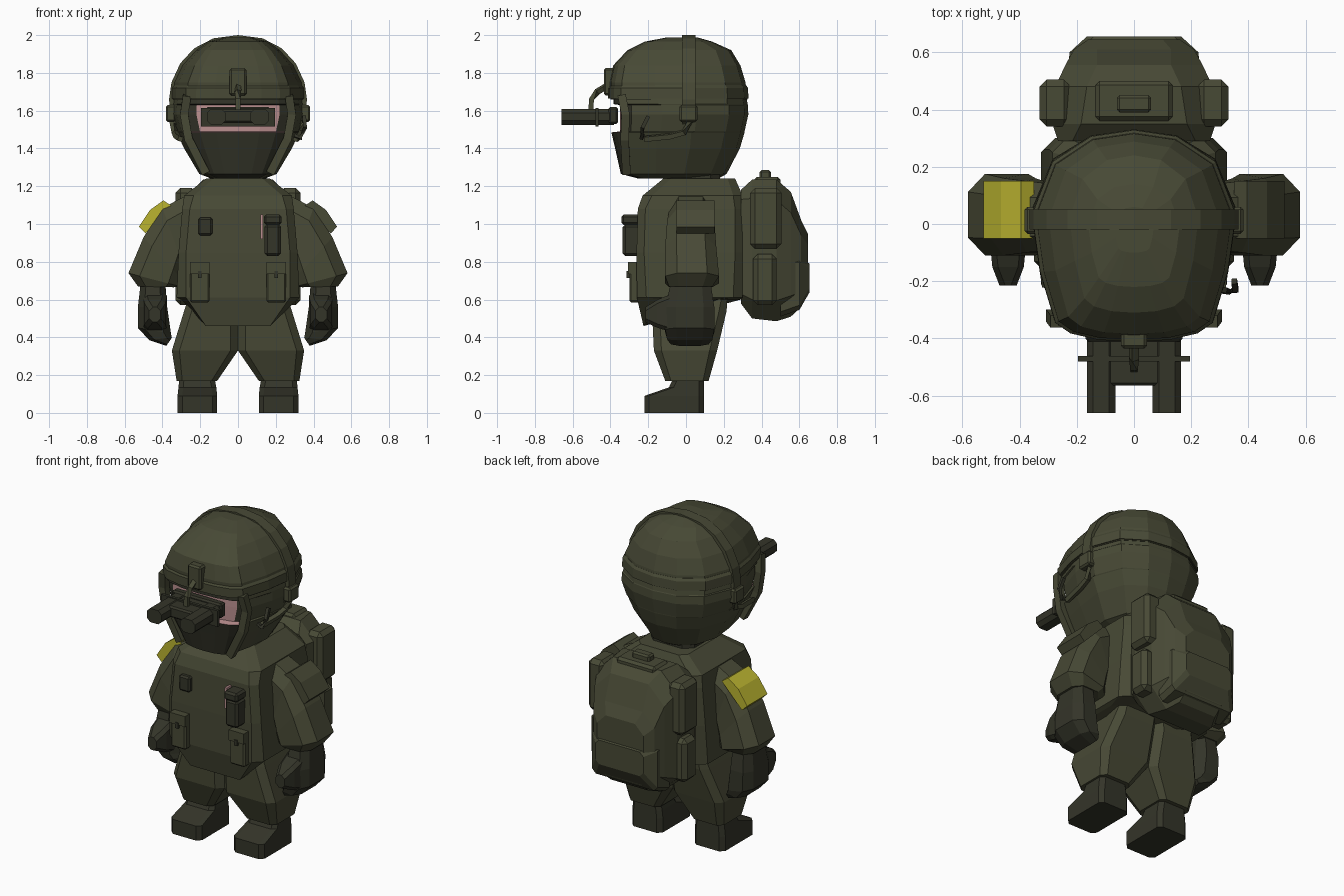
import bpy, bmesh
from mathutils import Vector

if "Cube" in bpy.data.objects:
    bpy.data.objects.remove(bpy.data.objects["Cube"])


def material(name, rgb):
    m = bpy.data.materials.new(name)
    m.diffuse_color = (*rgb, 1)
    m.use_nodes = True
    m.node_tree.nodes["Principled BSDF"].inputs["Base Color"].default_value = m.diffuse_color
    return m


OLIVE = material("olive", (0.064, 0.067, 0.036))
DARK = material("dark olive", (0.034, 0.035, 0.022))
YELLOW = material("yellow", (0.50, 0.46, 0.03))
SKIN = material("skin", (0.50, 0.28, 0.28))


def loft(name, rings, mat):
    """Join equal-length closed rings into a capped solid."""
    bm = bmesh.new()
    vs = [[bm.verts.new(p) for p in r] for r in rings]
    n = len(rings[0])
    for a, b in zip(vs, vs[1:]):
        for i in range(n):
            j = (i + 1) % n
            bm.faces.new((a[i], a[j], b[j], b[i]))
    bm.faces.new(vs[0])
    bm.faces.new(vs[-1])
    bmesh.ops.recalc_face_normals(bm, faces=bm.faces)
    me = bpy.data.meshes.new(name)
    bm.to_mesh(me)
    bm.free()
    me.materials.append(mat)
    ob = bpy.data.objects.new(name, me)
    bpy.context.collection.objects.link(ob)
    return ob


def octagon(a0, a1, b0, b1, c):
    return [(a0 + c, b0), (a1 - c, b0), (a1, b0 + c), (a1, b1 - c),
            (a1 - c, b1), (a0 + c, b1), (a0, b1 - c), (a0, b0 + c)]


def flat_ring(x0, x1, y0, y1, z, c=0.03, s=1):
    return [(s * x, y, z) for x, y in octagon(x0, x1, y0, y1, c)]


def box(name, x, y, z, mat, bevel=0.01):
    corners = [(x[0], y[0]), (x[1], y[0]), (x[1], y[1]), (x[0], y[1])]
    ob = loft(name, [[(*p, h) for p in corners] for h in z], mat)
    if bevel:
        mod = ob.modifiers.new("bevel", 'BEVEL')
        mod.width, mod.segments = bevel, 1
    return ob


def limb(name, rows, mat, s):
    """Rows: outer (x, z), inner (x, z), y front, y back."""
    rings = []
    for (ox, oz), (ix, iz), y0, y1 in rows:
        ring = []
        for t, y in octagon(0, 1, 0, 1, 0.22):
            ring.append((s * (ix + (ox - ix) * t), y0 + (y1 - y0) * y, iz + (oz - iz) * t))
        rings.append(ring)
    return loft(name, rings, mat)


def bar(name, pts, r, mat):
    """Square rod along a path."""
    rings = []
    for i, p in enumerate(pts):
        d = (Vector(pts[min(i + 1, len(pts) - 1)]) - Vector(pts[max(i - 1, 0)])).normalized()
        u = d.cross(Vector((0.3, 0.2, 1) if abs(d.z) < 0.8 else (1, 0, 0))).normalized()
        v = d.cross(u)
        rings.append([Vector(p) + r * (a * u + b * v) for a, b in ((1, 1), (-1, 1), (-1, -1), (1, -1))])
    return loft(name, rings, mat)


HALF = [(0, 0), (.35, .01), (.62, .04), (.77, .09), (.92, .33),
        (1, .6), (.8, .85), (.42, .97), (0, 1)]


def head_ring(z, hw, yf, yb):
    pts = HALF + [(-x, t) for x, t in HALF[-2:0:-1]]
    return [(hw * x, yf + (yb - yf) * t, z) for x, t in pts]


# head: hood with dark mask and an eye opening
head = loft("head", [head_ring(*r) for r in (
    (1.24, .14, -.25, .17), (1.265, .205, -.345, .215), (1.40, .285, -.375, .285),
    (1.485, .325, -.395, .31), (1.49, .325, -.35, .31), (1.58, .355, -.35, .33),
    (1.63, .352, -.35, .328), (1.635, .35, -.385, .326), (1.70, .34, -.385, .315))], OLIVE)
head.data.materials.append(DARK)
head.data.materials.append(SKIN)
for f in head.data.polygons:
    c = f.center
    if c.y < -.29 or (c.y < -.25 and c.z < 1.3):
        f.material_index = 2 if 1.486 < c.z < 1.632 and abs(c.x) < .23 else 1

# helmet and rim
loft("helmet", [head_ring(*r) for r in (
    (1.66, .352, -.40, .325), (1.75, .342, -.405, .315), (1.84, .298, -.385, .288),
    (1.92, .225, -.31, .24), (1.965, .16, -.22, .14), (1.988, .07, -.10, .06))], OLIVE)
loft("helmet_rim", [head_ring(*r) for r in (
    (1.665, .358, -.412, .331), (1.72, .356, -.412, .328), (1.735, .344, -.40, .318))], OLIVE)

# strap over the helmet
arc = [(.355, 1.55), (.365, 1.66), (.352, 1.75), (.306, 1.85), (.232, 1.93), (.13, 1.983), (0, 2.0)]
arc += [(-x, z) for x, z in arc[-2::-1]]
loft("helmet_strap", [[(x, -.02, z), (x, .05, z), (x * .9, .05, z - .03), (x * .9, -.02, z - .03)]
                      for x, z in arc], OLIVE)

for s, side in ((-1, "right"), (1, "left")):
    def X(a, b):
        return sorted((s * a, s * b))

    # head side fittings
    box(f"{side}_ear_fitting", X(.33, .382), (-.035, .06), (1.54, 1.63), OLIVE)
    bar(f"{side}_chin_strap", [(s * .355, .03, 1.56), (s * .333, -.01, 1.485), (s * .325, -.08, 1.465),
                               (s * .305, -.22, 1.45)], .013, OLIVE)
    bar(f"{side}_hood_edge", [(s * .27, -.34, 1.68), (s * .285, -.32, 1.58), (s * .262, -.325, 1.45),
                              (s * .17, -.315, 1.27)], .022, OLIVE)

    # sleeve, glove and thumb
    limb(f"{side}_sleeve", [((.20, 1.19), (.20, .85), -.08, .13), ((.40, 1.085), (.29, .78), -.10, .15),
                            ((.50, .93), (.30, .71), -.11, .16), ((.58, .74), (.31, .67), -.11, .175),
                            ((.53, .67), (.34, .665), -.09, .14)], OLIVE, s)
    limb(f"{side}_glove", [((.515, .69), (.385, .69), -.08, .13), ((.53, .56), (.375, .56), -.11, .15),
                           ((.53, .45), (.355, .42), -.11, .15), ((.47, .385), (.35, .40), -.10, .14),
                           ((.38, .355), (.355, .39), -.08, .12)], DARK, s)
    loft(f"{side}_thumb", [[(s * x, y, z) for x, z in octagon(.44 - w, .44 + w, a, b, .02)]
                           for y, w, a, b in ((-.05, .065, .42, .64), (-.15, .055, .45, .60),
                                              (-.215, .03, .48, .56))], DARK)

    # shoulder patch
    quad = [(.35, 1.095), (.395, 1.125), (.465, 1.075), (.525, .985), (.49, .95)]
    loft(f"{side}_shoulder_patch", [[(s * x, y, z) for x, z in quad] for y in (-.05, .15)],
         YELLOW if s < 0 else OLIVE)

    # trouser leg
    loft(f"{side}_trouser_leg", [flat_ring(0, .26, -.17, .22, .62, .03, s),
                                 flat_ring(0, .285, -.18, .215, .54, .04, s),
                                 flat_ring(0, .35, -.17, .165, .33, .04, s),
                                 flat_ring(.11, .325, -.11, .12, .17, .03, s)], OLIVE)

    # boot
    loft(f"{side}_boot", [flat_ring(.11, .32, -.22, .095, 0, .025, s),
                          flat_ring(.11, .32, -.22, .095, .09, .025, s),
                          flat_ring(.115, .315, -.09, .095, .135, .025, s),
                          flat_ring(.125, .31, -.065, .095, .19, .025, s)], DARK)

    # belt pouch with flap and clasp
    box(f"{side}_belt_pouch", X(.15, .255), (-.30, -.22), (.585, .80), OLIVE)
    box(f"{side}_pouch_flap", X(.15, .255), (-.308, -.22), (.735, .80), OLIVE, 0)
    box(f"{side}_pouch_clasp", X(.193, .212), (-.314, -.29), (.715, .75), DARK, 0)

    # backpack side pouches
    box(f"{side}_upper_pack_pouch", X(.22, .33), (.34, .505), (.87, 1.19), OLIVE, .025)
    box(f"{side}_lower_pack_pouch", X(.22, .33), (.355, .48), (.57, .84), OLIVE, .025)
    # goggle tube
    loft(f"{side}_goggle_tube", [[(s * x, y, z) for x, z in octagon(.065, .165, 1.525, 1.61, .022)]
                                 for y in (-.66, -.38)], DARK)

# goggles body, cross plate and mount
box("goggle_bridge", (-.15, .15), (-.565, -.40), (1.535, 1.605), DARK)
box("goggle_plate", (-.195, .195), (-.48, -.462), (1.515, 1.615), DARK, 0)
box("goggle_back", (-.17, .17), (-.41, -.36), (1.53, 1.62), DARK)
box("helmet_mount", (-.045, .045), (-.435, -.36), (1.68, 1.825), OLIVE)
bar("mount_arm", [(0, -.42, 1.73), (0, -.47, 1.70), (0, -.50, 1.66), (0, -.505, 1.59)], .013, OLIVE)
bar("microphone_arm", [(.35, -.20, 1.57), (.355, -.23, 1.51), (.33, -.235, 1.455), (.30, -.23, 1.47)], .01, DARK)

# neck and torso, with a hem that drops at the front
loft("neck", [flat_ring(-.15, .15, -.12, .18, z, .05) for z in (1.20, 1.28)], DARK)
hem = [(x, y, .46 if y < -.2 else .52 if y < -.1 else .60)
       for x, y, _ in flat_ring(-.30, .30, -.225, .29, 0, .13)]
loft("torso", [hem, flat_ring(-.325, .325, -.26, .30, .61, .05),
               flat_ring(-.315, .315, -.262, .30, .85, .04),
               flat_ring(-.295, .295, -.255, .30, 1.08, .04),
               flat_ring(-.285, .285, -.23, .30, 1.15, .05),
               flat_ring(-.17, .17, -.12, .26, 1.24, .04)], OLIVE)

# chest gear
box("chest_box", (-.21, -.135), (-.285, -.24), (.94, 1.035), DARK)
box("radio", (.14, .228), (-.335, -.24), (.83, 1.0), DARK, .015)
box("radio_cap", (.137, .231), (-.342, -.24), (.995, 1.05), DARK, .012)
box("radio_antenna", (.118, .133), (-.30, -.24), (.92, 1.05), SKIN, 0)

# backpack
loft("backpack", [[(x, y, z) for x, z in octagon(-hx, hx, z0, z1, c)] for y, hx, z0, z1, c in (
    (.29, .265, .58, 1.18, .05), (.35, .285, .50, 1.235, .10), (.48, .275, .485, 1.235, .11),
    (.555, .24, .51, 1.17, .11), (.61, .21, .56, 1.02, .08), (.645, .16, .66, .95, .06))], OLIVE)
loft("backpack_pocket", [[(x, y, z) for x, z in octagon(-hx, hx, z0, z1, .025)] for y, hx, z0, z1 in (
    (.50, .235, .51, .83), (.60, .225, .545, .82), (.655, .165, .64, .79))], OLIVE)
box("backpack_top_pad", (-.135, .135), (.36, .50), (1.18, 1.25), OLIVE, .015)
box("backpack_handle", (-.06, .06), (.39, .45), (1.22, 1.285), OLIVE)
